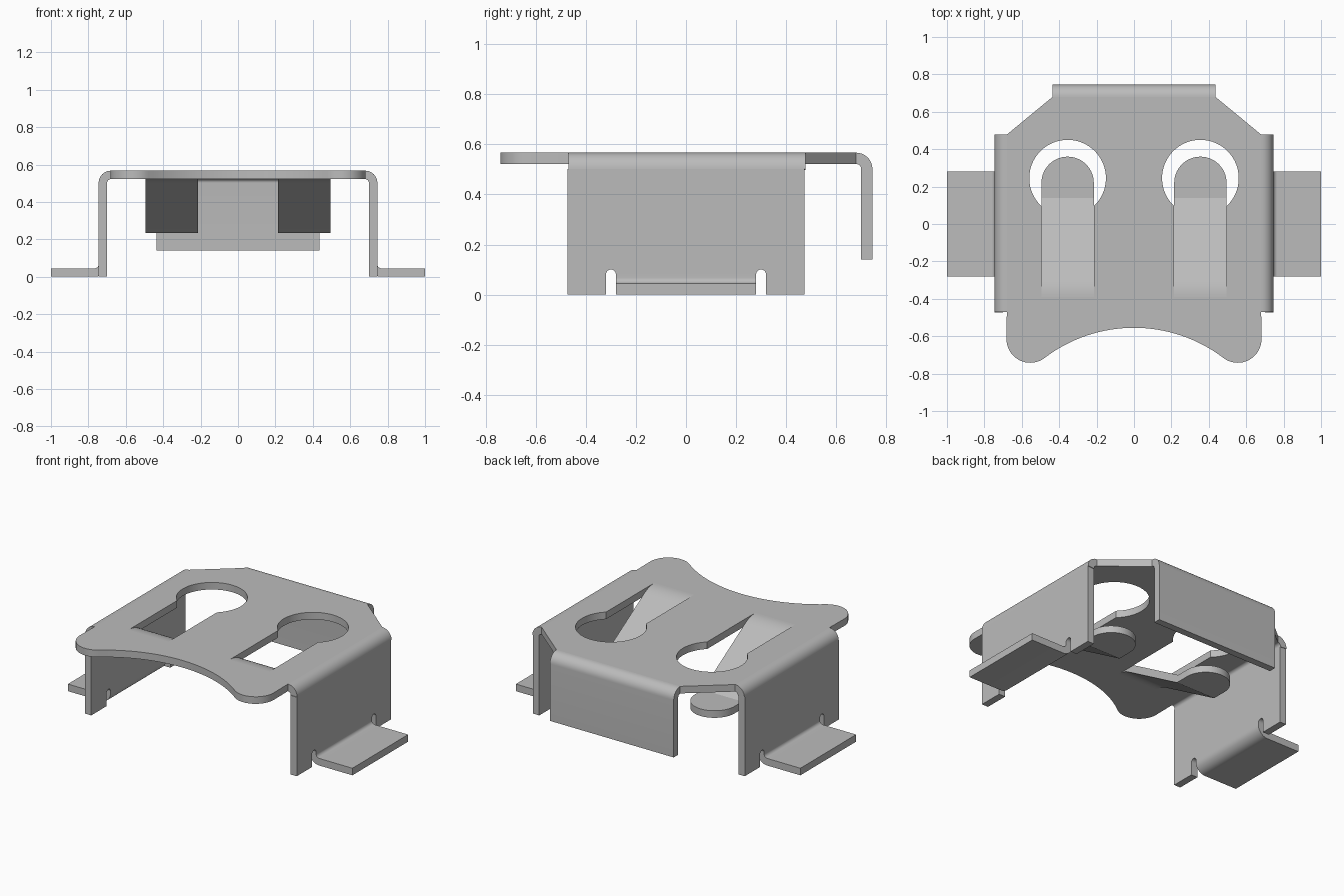
import bpy
from math import sin, cos, pi, atan2, asin, hypot
from mathutils import Matrix, Vector

if "Cube" in bpy.data.objects:
    bpy.data.objects.remove(bpy.data.objects["Cube"])

T = 0.045          # sheet thickness
TOP = 0.567        # upper surface height
OUT = 0.745        # outer face of the folded walls
R = 0.065          # outer bend radius

steel = bpy.data.materials.new("grey steel")
steel.use_nodes = True
steel.diffuse_color = (0.5, 0.5, 0.5, 1)
steel.node_tree.nodes["Principled BSDF"].inputs["Base Color"].default_value = (0.5, 0.5, 0.5, 1)

# Drawing planes: local x, y and extrusion axis mapped to the world
XY = Matrix.Identity(4)
YZ = Matrix(((0, 0, 1, 0), (1, 0, 0, 0), (0, 1, 0, 0), (0, 0, 0, 1)))
XZ = Matrix(((1, 0, 0, 0), (0, 0, -1, 0), (0, 1, 0, 0), (0, 0, 0, 1)))
parts = []


def arc(cx, cy, r, a0, a1, n=12):
    return [(cx + r * cos(a0 + (a1 - a0) * i / n),
             cy + r * sin(a0 + (a1 - a0) * i / n)) for i in range(n + 1)]


def extrude(name, loops, plane, low, high, mirror=False):
    """Fill closed outlines (later ones are holes) and extrude them."""
    curve = bpy.data.curves.new(name, "CURVE")
    curve.dimensions, curve.fill_mode = "2D", "BOTH"
    curve.extrude = (high - low) / 2
    for loop in loops:
        spline = curve.splines.new("POLY")
        spline.points.add(len(loop) - 1)
        for point, (u, v) in zip(spline.points, loop):
            point.co = (u, v, 0, 1)
        spline.use_cyclic_u = True
    temp = bpy.data.objects.new(name + "_outline", curve)
    bpy.context.collection.objects.link(temp)
    graph = bpy.context.evaluated_depsgraph_get()
    mesh = bpy.data.meshes.new_from_object(temp.evaluated_get(graph))
    bpy.data.objects.remove(temp)
    mesh.transform(plane @ Matrix.Translation((0, 0, (low + high) / 2)))
    import bmesh
    bm = bmesh.new()
    bm.from_mesh(mesh)
    bmesh.ops.remove_doubles(bm, verts=bm.verts, dist=0.0002)
    bmesh.ops.recalc_face_normals(bm, faces=bm.faces)
    bm.to_mesh(mesh)
    bm.free()
    mesh.materials.clear()
    mesh.materials.append(steel)
    obj = bpy.data.objects.new(name, mesh)
    bpy.context.collection.objects.link(obj)
    if mirror:
        obj.modifiers.new("Mirror", "MIRROR").use_clip = False
    parts.append(obj)


def thicken(path):
    """Outline of a bent sheet lying to the right of the path."""
    pts = [Vector(p) for p in path]
    dirs = [(b - a).normalized() for a, b in zip(pts, pts[1:])]
    norms = [Vector((d.y, -d.x)) for d in dirs]
    inner = []
    for i, p in enumerate(pts):
        a, b = norms[max(i - 1, 0)], norms[min(i, len(norms) - 1)]
        inner.append(p + (a + b) * (T / (1 + a.dot(b))))
    return [tuple(p) for p in pts + inner[::-1]]


def flip(points):
    return [(-u, v) for u, v in reversed(points)]


# Top plate: rounded front lobes, hollow front edge, clipped back corners
lobe_x, lobe_y, lobe_r, hollow_y = 0.555, -0.615, 0.127, -1.345
hollow_r = hypot(lobe_x, hollow_y - lobe_y) - lobe_r
lean = asin(lobe_x / (hollow_r + lobe_r))
right_half = arc(0, hollow_y, hollow_r, pi / 2, pi / 2 - lean, 16)
right_half += arc(lobe_x, lobe_y, lobe_r, -pi / 2 - lean, 0, 18)[1:]
right_half += [(0.68, -0.47), (0.68, 0.478), (0.435, 0.68)]
outline = right_half + flip(right_half)[:-1]

# Keyhole openings
slot_x, slot_w, slot_end = 0.355, 0.14, -0.39
hole_y, hole_r = 0.245, 0.205
meet = asin(slot_w / hole_r)
keyhole = arc(slot_x, hole_y, hole_r, -pi / 2 + meet, 1.5 * pi - meet, 48)
keyhole += [(slot_x - slot_w, slot_end), (slot_x + slot_w, slot_end)]
extrude("top_plate", [outline, keyhole, flip(keyhole)], XY, TOP - T, TOP)

# Folds from the plate into the side walls and the back flange
fold = arc(OUT - R, TOP - R, R, pi / 2, 0, 10)
extrude("side_fold", [thicken(fold)], XZ, -0.478, 0.47, True)
extrude("back_flange", [thicken(fold + [(OUT, 0.14)])], YZ, -0.435, 0.435)

# Side walls with round-topped relief notches beside the foot
notch_z = 0.08
wall_half = [(0.28, notch_z)] + arc(0.3, notch_z, 0.02, pi, 0, 10)[1:]
wall_half += [(0.32, 0), (0.474, 0), (0.474, TOP - R)]
extrude("side_wall", [wall_half + flip(wall_half)], YZ, OUT - T, OUT, True)

# Feet folded outwards
bend = 0.022
foot = [(OUT, notch_z)] + arc(OUT + bend, T + bend, bend, pi, 1.5 * pi, 8) + [(1, T)]
extrude("foot", [thicken(foot)], XZ, -0.28, 0.28, True)

# Spring tongues sloping down through the keyholes to rounded tips
slope, bend_r, tip_top, tip_start = 0.544, 0.2, 0.28, 0.14
tongue = arc(slot_end, TOP - bend_r, bend_r, pi / 2, pi / 2 - slope, 8)
tongue += [(tip_start, tip_top), (tip_start + 0.02, tip_top)]
extrude("spring_tongue", [thicken(tongue)], YZ, slot_x - slot_w, slot_x + slot_w, True)
tip = arc(slot_x, 0.22, slot_w, 0, pi, 28)
tip += [(slot_x - slot_w, tip_start + 0.02), (slot_x + slot_w, tip_start + 0.02)]
extrude("tongue_tip", [tip], XY, tip_top - T, tip_top, True)

# Smooth bends, crisp sheet edges
bpy.ops.object.select_all(action="DESELECT")
for part in parts:
    part.select_set(True)
bpy.context.view_layer.objects.active = parts[0]
bpy.ops.object.shade_smooth_by_angle(angle=0.5)
